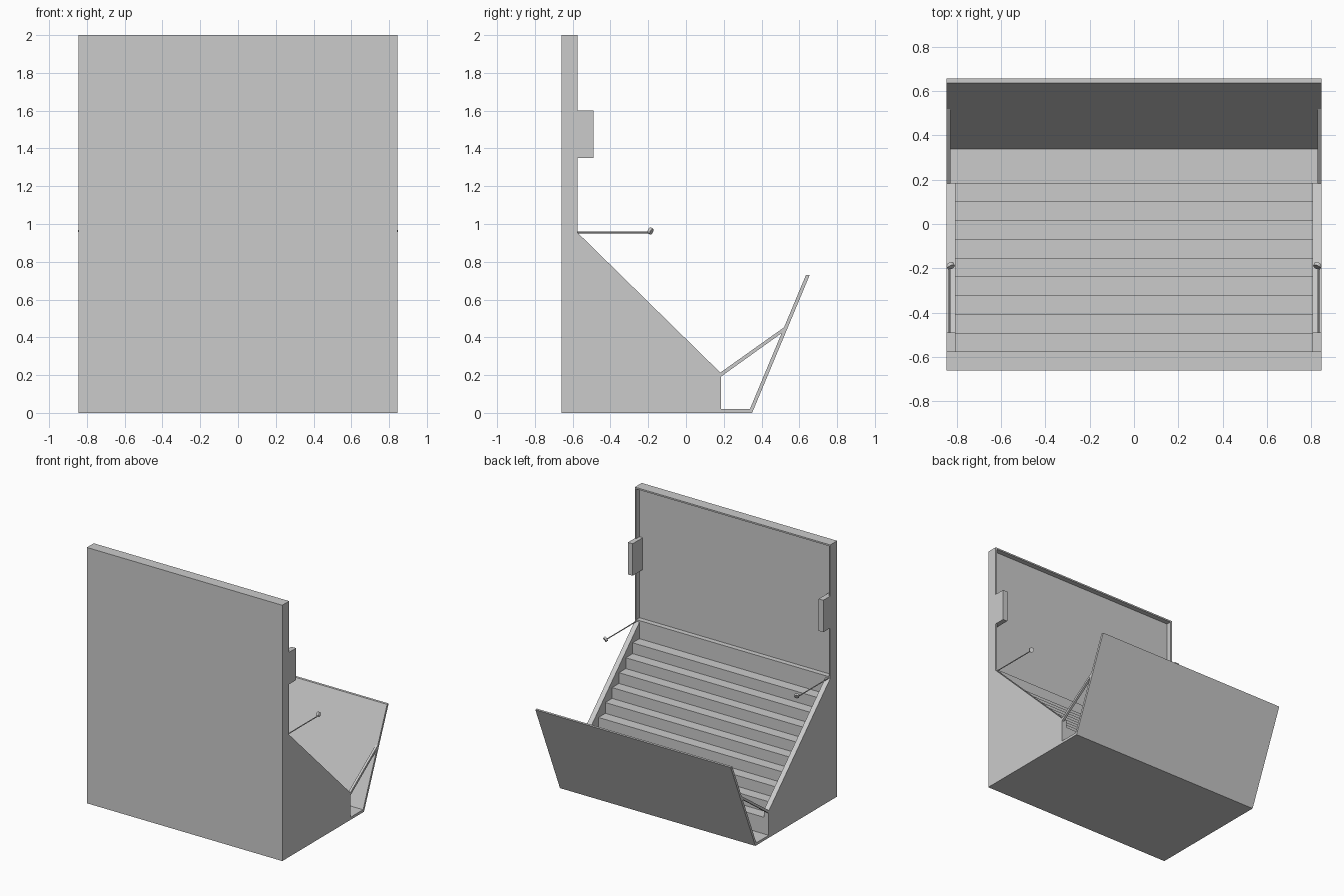
import bpy
import bmesh
from mathutils import Vector

cube = bpy.data.objects.get("Cube")
if cube:
    bpy.data.objects.remove(cube, do_unlink=True)

grey = bpy.data.materials.new("plain_grey")
grey.use_nodes = True
GREY = (0.6, 0.6, 0.6, 1)
grey.diffuse_color = GREY
grey.node_tree.nodes["Principled BSDF"].inputs["Base Color"].default_value = GREY

W = 0.845            # half width
WALL = 0.04          # side wall thickness
BACK, HINGE, FRONT = -0.66, -0.575, 0.185
LID_Z, TOP = 0.955, 2.0


def finish(name, bm):
    bmesh.ops.recalc_face_normals(bm, faces=bm.faces)
    mesh = bpy.data.meshes.new(name)
    bm.to_mesh(mesh)
    bm.free()
    mesh.materials.append(grey)
    obj = bpy.data.objects.new(name, mesh)
    bpy.context.collection.objects.link(obj)
    return obj


def extrude_profile(name, points, x0, x1):
    """Extrude a closed (y, z) outline along x."""
    bm = bmesh.new()
    face = bm.faces.new([bm.verts.new((x0, y, z)) for y, z in points])
    ext = bmesh.ops.extrude_face_region(bm, geom=[face])
    verts = [g for g in ext["geom"] if isinstance(g, bmesh.types.BMVert)]
    bmesh.ops.translate(bm, verts=verts, vec=(x1 - x0, 0, 0))
    return finish(name, bm)


def box(name, x0, x1, y0, y1, z0, z1):
    return extrude_profile(name, [(y0, z0), (y1, z0), (y1, z1), (y0, z1)], x0, x1)


def rod(name, start, end, radius, sides):
    start, end = Vector(start), Vector(end)
    axis = end - start
    bm = bmesh.new()
    bmesh.ops.create_cone(bm, cap_ends=True, segments=sides, radius1=radius,
                          radius2=radius, depth=axis.length)
    turn = axis.to_track_quat('Z', 'Y').to_matrix()
    bmesh.ops.rotate(bm, verts=bm.verts, matrix=turn)
    bmesh.ops.translate(bm, verts=bm.verts, vec=(start + end) / 2)
    return finish(name, bm)


# Stepped interior, a staircase rising to the back
STEPS = 9
run = (FRONT - HINGE) / STEPS
stairs = [(BACK, 0), (FRONT, 0)]
for i in range(STEPS):
    z = 0.15 + i * run
    stairs += [(FRONT - i * run, z), (FRONT - (i + 1) * run, z)]
stairs += [(HINGE, LID_Z), (BACK, LID_Z)]
extrude_profile("stepped_tray", stairs, -W + WALL, W - WALL)

# Raised lid: thin panel with a narrow rim
RIM, PANEL = 0.012, -0.615
box("lid_panel", -W, W, BACK, PANEL, LID_Z, TOP)
box("lid_top_rim", -W, W, PANEL, HINGE, TOP - RIM, TOP)
box("lid_bottom_rim", -W, W, PANEL, HINGE, LID_Z, LID_Z + RIM)

# Front flap, folded open, and the floor strip that carries it
extrude_profile("front_flap", [(0.33, 0), (0.35, 0), (0.655, 0.73), (0.635, 0.73)], -W, W)
box("flap_floor", -W, W, FRONT, 0.345, 0, 0.02)

side_profile = [(BACK, 0), (FRONT, 0), (FRONT, 0.21), (HINGE, LID_Z), (BACK, LID_Z)]
strut_profile = [(0.18, 0.212), (0.185, 0.192), (0.51, 0.425), (0.525, 0.457)]

# Paired parts
for label, s in (("left", 1), ("right", -1)):
    extrude_profile(label + "_side_wall", side_profile, s * W, s * (W - WALL))
    extrude_profile(label + "_flap_strut", strut_profile, s * W, s * (W - 0.018))
    box(label + "_lid_rim", s * W, s * (W - RIM), PANEL, HINGE, LID_Z, TOP)
    box(label + "_lid_catch", s * W, s * (W - WALL), PANEL, -0.49, 1.35, 1.6)
    x = s * (W - 0.014)
    rod(label + "_stay_rod", (x, HINGE, LID_Z), (x, -0.19, LID_Z), 0.004, 8)
    # Small tilted disc at the end of the stay
    centre = Vector((s * (W - 0.018), -0.188, 0.963))
    half = Vector((s * 0.4, 0.8, -0.45)).normalized() * 0.008
    rod(label + "_stay_disc", centre - half, centre + half, 0.018, 12)
